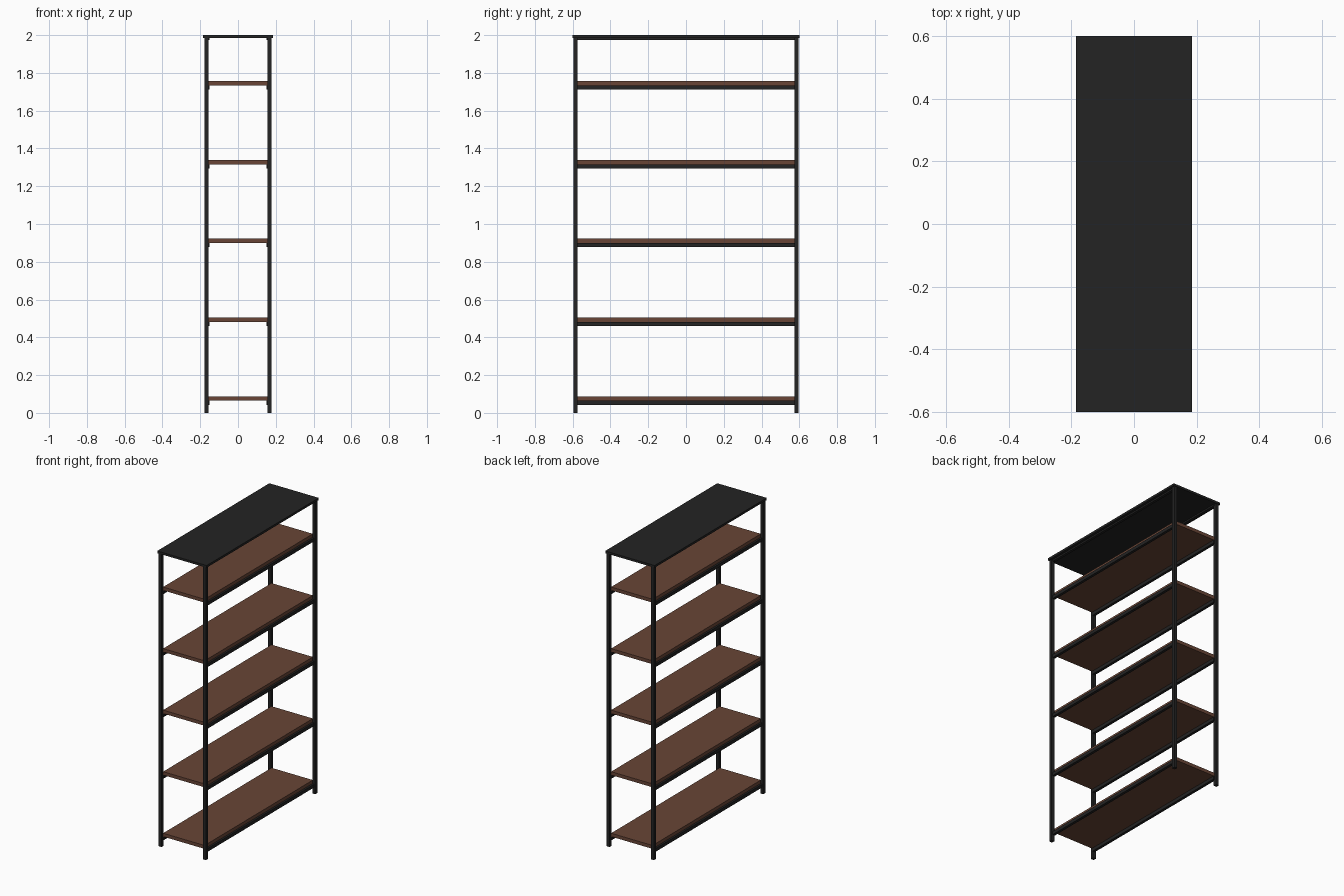
import bpy

cube = bpy.data.objects.get("Cube")
if cube:
    bpy.data.objects.remove(cube, do_unlink=True)


def material(name, rgb):
    m = bpy.data.materials.new(name)
    m.use_nodes = True
    color = (*rgb, 1)
    m.diffuse_color = color
    bsdf = m.node_tree.nodes["Principled BSDF"]
    bsdf.inputs["Base Color"].default_value = color
    bsdf.inputs["Roughness"].default_value = 0.7
    return m


black = material("black metal", (0.017, 0.017, 0.017))
wood = material("brown wood", (0.14, 0.06, 0.037))


def box(name, x, y, z, mat):
    """Box from (min, max) ranges on each axis."""
    spans = (x, y, z)
    bpy.ops.mesh.primitive_cube_add(size=1, location=[(a + b) / 2 for a, b in spans])
    ob = bpy.context.object
    ob.name = name
    ob.scale = [b - a for a, b in spans]
    bpy.ops.object.transform_apply(location=False, rotation=False, scale=True)
    ob.data.materials.append(mat)
    return ob


POST_X, POST_Y, HALF = 0.166, 0.585, 0.011
TOP_Z = 1.985

# Top panel
box("top_panel", (-0.185, 0.185), (-0.6, 0.6), (TOP_Z, 2), black)

# Corner posts
for sx, side in ((-1, "right"), (1, "left")):
    for sy, end in ((-1, "front"), (1, "back")):
        cx, cy = sx * POST_X, sy * POST_Y
        box(f"{end}_{side}_post", (cx - HALF, cx + HALF),
            (cy - HALF, cy + HALF), (0, TOP_Z), black)


def rails(name, z):
    """Pair of long rails joining the front and back posts."""
    for sx, side in ((-1, "right"), (1, "left")):
        x = sorted((sx * 0.15, sx * 0.168))
        box(f"{name}_{side}_rail", x, (-0.58, 0.58), z, black)


rails("top", (1.975, TOP_Z))

# Wooden shelves resting on their rails
for i in range(5):
    z = 0.043 + i * 0.417
    rails(f"shelf_{i + 1}", (z, z + 0.022))
    box(f"shelf_{i + 1}", (-0.155, 0.155), (-0.58, 0.58), (z + 0.022, z + 0.045), wood)
